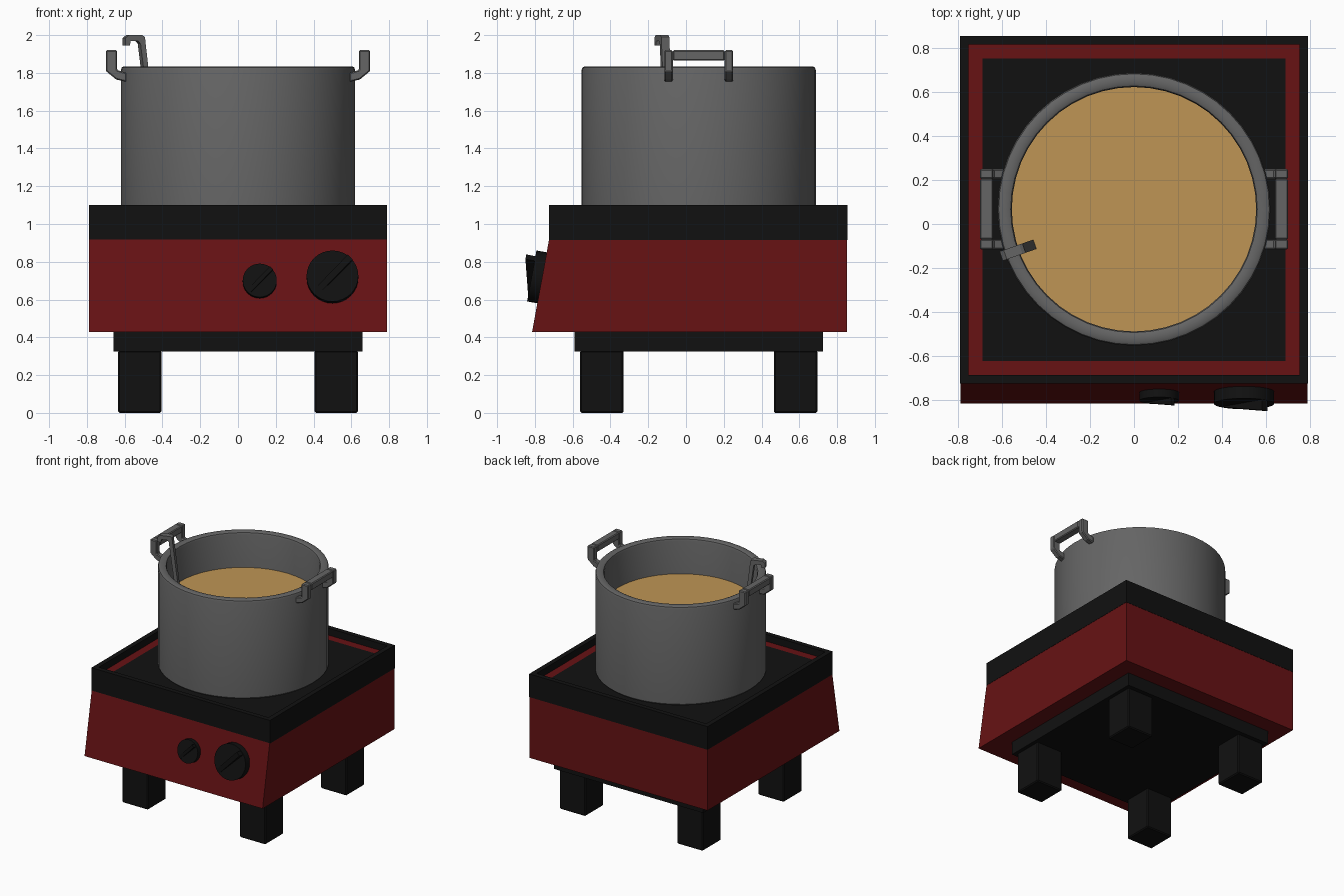
import bpy, bmesh, math
from mathutils import Matrix, Vector

if "Cube" in bpy.data.objects:
    bpy.data.objects.remove(bpy.data.objects["Cube"])

CY = 0.067  # centre line of body and pot in y


def material(name, rgb):
    m = bpy.data.materials.new(name)
    m.diffuse_color = (*rgb, 1)
    m.use_nodes = True
    m.node_tree.nodes["Principled BSDF"].inputs["Base Color"].default_value = m.diffuse_color
    return m


RED = material("dark_red", (0.135, 0.006, 0.007))
BLACK = material("black", (0.0055, 0.0055, 0.0055))
GREY = material("steel_grey", (0.13, 0.13, 0.13))
SOUP = material("soup_tan", (0.52, 0.30, 0.09))


def finish(name, bm, *mats, smooth=False):
    bmesh.ops.recalc_face_normals(bm, faces=bm.faces)
    me = bpy.data.meshes.new(name)
    bm.to_mesh(me)
    bm.free()
    for m in mats:
        me.materials.append(m)
    ob = bpy.data.objects.new(name, me)
    bpy.context.collection.objects.link(ob)
    if smooth:
        bpy.ops.object.select_all(action='DESELECT')
        ob.select_set(True)
        bpy.context.view_layer.objects.active = ob
        bpy.ops.object.shade_smooth_by_angle(angle=math.radians(40))
    return ob


def add_box(bm, lo, hi):
    lo, hi = Vector(lo), Vector(hi)
    mat = Matrix.Translation((lo + hi) / 2) @ Matrix.Diagonal((*(hi - lo), 1))
    bmesh.ops.create_cube(bm, size=1, matrix=mat)


def add_prism(bm, pts, width, frame):
    """Extrude a 2D outline by width along the frame's third axis, centred."""
    a = [bm.verts.new(frame @ Vector((u, v, -width / 2))) for u, v in pts]
    b = [bm.verts.new(frame @ Vector((u, v, width / 2))) for u, v in pts]
    bm.faces.new(a)
    bm.faces.new(b)
    for i in range(len(pts)):
        j = (i + 1) % len(pts)
        bm.faces.new((a[i], a[j], b[j], b[i]))


def frame(ax, ay, az, origin):
    m = Matrix((ax, ay, az)).transposed().to_4x4()
    m.translation = Vector(origin)
    return m


def bevel(ob, w):
    mod = ob.modifiers.new("soft_edges", 'BEVEL')
    mod.width, mod.segments = w, 1


# legs
for sx, side in ((-1, "left"), (1, "right")):
    for y0, end in ((-0.56, "front"), (0.465, "back")):
        bm = bmesh.new()
        add_box(bm, (sx * 0.52 - 0.115, y0, 0), (sx * 0.52 + 0.115, y0 + 0.23, 0.33))
        bevel(finish(f"{end}_{side}_leg", bm, BLACK), 0.008)

# base plate
bm = bmesh.new()
add_box(bm, (-0.66, -0.59, 0.325), (0.66, 0.725, 0.435))
finish("base_plate", bm, BLACK)

# red housing with sloped front
bm = bmesh.new()
add_prism(bm, [(-0.815, 0.428), (0.853, 0.428), (0.853, 0.918), (-0.725, 0.918)], 1.576,
          frame((0, 1, 0), (0, 0, 1), (1, 0, 0), (0, 0, 0)))
finish("housing", bm, RED)

# black top tray: sunken red border around a black centre
bm = bmesh.new()
add_box(bm, (-0.79, -0.725, 0.915), (0.79, 0.855, 1.10))
bm.faces.ensure_lookup_table()
top = max(bm.faces, key=lambda f: f.calc_center_median().z)
bmesh.ops.inset_individual(bm, faces=[top], thickness=0.055)
ext = bmesh.ops.extrude_face_region(bm, geom=[top])["geom"]
floor = next(g for g in ext if isinstance(g, bmesh.types.BMFace))
if top.is_valid:
    bmesh.ops.delete(bm, geom=[top], context='FACES_ONLY')
bmesh.ops.translate(bm, verts=floor.verts, vec=(0, 0, -0.055))
border = bmesh.ops.inset_individual(bm, faces=[floor], thickness=0.09)["faces"]
for f in border:
    f.material_index = 1
floor.material_index = 0
finish("top_tray", bm, BLACK, RED)

# pot, turned from a profile
bm = bmesh.new()
prof = [(0, 1.046), (0.61, 1.046), (0.62, 1.056), (0.62, 1.815), (0.615, 1.829), (0.603, 1.835),
        (0.572, 1.835), (0.56, 1.829), (0.555, 1.815), (0.555, 1.10), (0, 1.10)]
vs = [bm.verts.new((r, 0, z)) for r, z in prof]
es = [bm.edges.new(p) for p in zip(vs, vs[1:])]
bmesh.ops.spin(bm, geom=vs + es, cent=(0, 0, 0), axis=(0, 0, 1), angle=math.tau, steps=48)
bmesh.ops.remove_doubles(bm, verts=bm.verts, dist=0.0005)
bmesh.ops.translate(bm, verts=bm.verts, vec=(0, CY, 0))
finish("pot", bm, GREY, smooth=True)

# soup surface
bm = bmesh.new()
bmesh.ops.create_circle(bm, cap_ends=True, segments=48, radius=0.556,
                        matrix=Matrix.Translation((0, CY, 1.553)))
finish("soup", bm, SOUP)

# pot handles: two bent brackets and a grip each
bracket = [(0.59, 1.80), (0.59, 1.752), (0.645, 1.765), (0.70, 1.81), (0.70, 1.92),
           (0.64, 1.92), (0.64, 1.815)]
for s, side in ((-1, "left"), (1, "right")):
    bm = bmesh.new()
    for y in (-0.0925, 0.2275):
        add_prism(bm, bracket, 0.045, frame((s, 0, 0), (0, 0, 1), (0, 1, 0), (0, y, 0)))
    add_box(bm, (min(s * 0.64, s * 0.70), -0.0702, 1.865), (max(s * 0.64, s * 0.70), 0.2052, 1.92))
    bevel(finish(f"{side}_handle", bm, GREY), 0.006)

# ladle handle hooked over the rim
hook = [(0.475, 1.53), (0.527, 1.96), (0.53, 1.99), (0.545, 2.0), (0.62, 2.0), (0.64, 1.985),
        (0.64, 1.945), (0.615, 1.945), (0.61, 1.968), (0.568, 1.968), (0.555, 1.955), (0.50, 1.53)]
bm = bmesh.new()
add_prism(bm, hook, 0.045, frame((-0.943, -0.333, 0), (0, 0, 1), (-0.333, 0.943, 0), (0, CY, 0)))
finish("ladle", bm, GREY)

# knobs on the sloped front: disc plus diagonal wedge pointer
tilt = math.atan2(0.09, 0.49)
up = Vector((0, math.sin(tilt), math.cos(tilt)))
out = Vector((0, -math.cos(tilt), math.sin(tilt)))
right = Vector((1, 0, 0))
for name, x, z, r, t in (("large_knob", 0.50, 0.715, 0.137, 0.055),
                         ("small_knob", 0.115, 0.695, 0.09, 0.037)):
    origin = Vector((x, -0.815 + 0.09 * (z - 0.428) / 0.49, z))
    bm = bmesh.new()
    bmesh.ops.create_cone(bm, cap_ends=True, segments=32, radius1=r, radius2=r, depth=t + 0.02,
                          matrix=frame(right, up, out, origin + out * (t - 0.02) / 2))
    diag, side = (right + up).normalized(), (right - up).normalized()
    add_prism(bm, [(-0.97 * r, t - 0.01), (0.97 * r, t - 0.01), (0.97 * r, t + 0.36 * r), (-0.97 * r, t)],
              0.26 * r, frame(diag, out, side, origin))
    finish(name, bm, BLACK, smooth=True)
